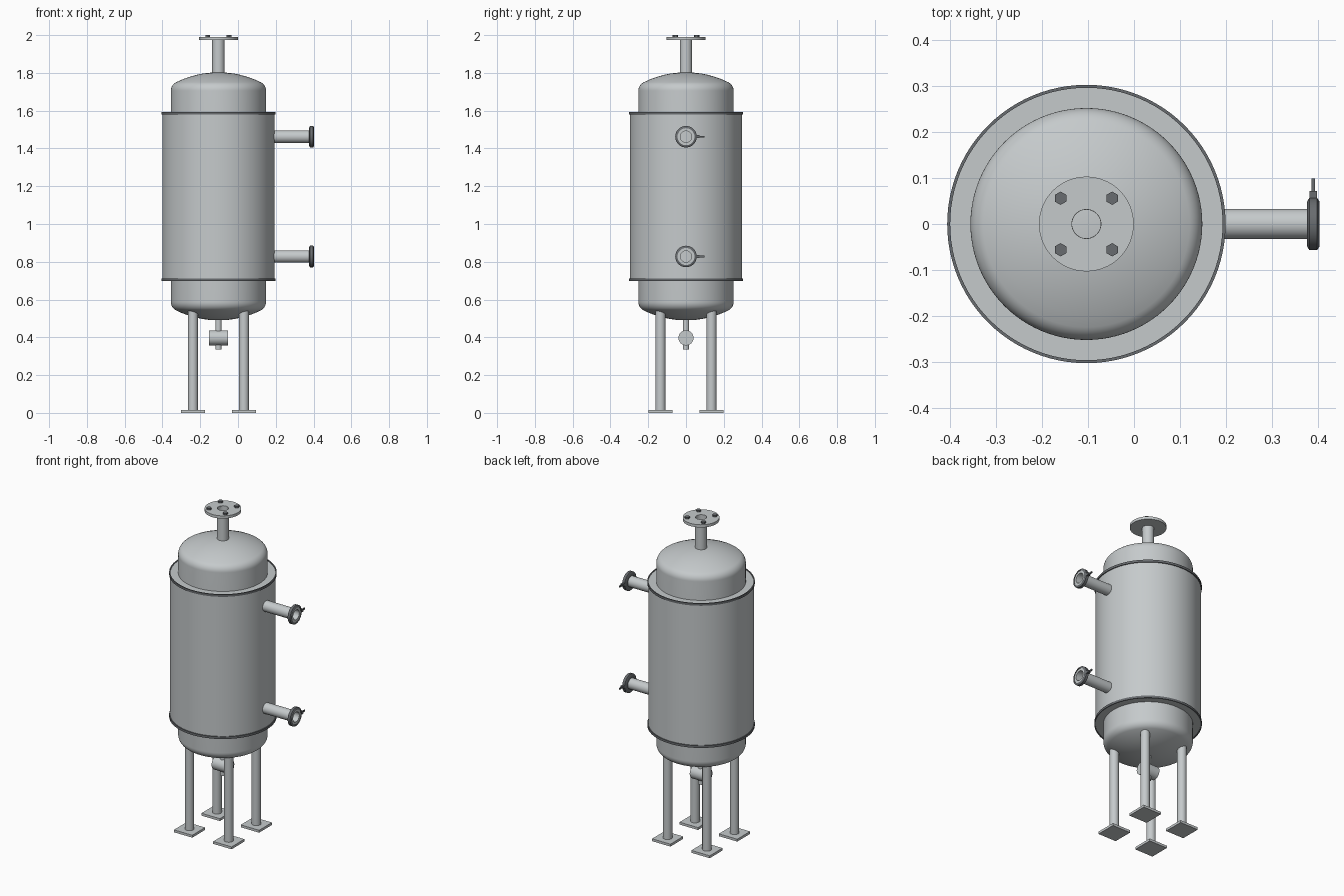
import bpy, bmesh, math
from mathutils import Matrix, Vector

if "Cube" in bpy.data.objects:
    bpy.data.objects.remove(bpy.data.objects["Cube"])

CX = -0.1035  # vessel axis


def material(name, rgb):
    m = bpy.data.materials.new(name)
    m.diffuse_color = (*rgb, 1)
    m.use_nodes = True
    m.node_tree.nodes["Principled BSDF"].inputs["Base Color"].default_value = m.diffuse_color
    return m


STEEL = material("brushed steel", (0.56, 0.59, 0.60))
DARK = material("dark grey", (0.14, 0.15, 0.16))


def finish(name, bm, mat, smooth=True):
    bmesh.ops.remove_doubles(bm, verts=bm.verts, dist=1e-5)
    bmesh.ops.recalc_face_normals(bm, faces=bm.faces)
    me = bpy.data.meshes.new(name)
    bm.to_mesh(me)
    bm.free()
    me.materials.append(mat)
    ob = bpy.data.objects.new(name, me)
    bpy.context.collection.objects.link(ob)
    if smooth:
        bpy.ops.object.select_all(action='DESELECT')
        ob.select_set(True)
        bpy.context.view_layer.objects.active = ob
        bpy.ops.object.shade_smooth_by_angle(angle=math.radians(32))
    return ob


def lathe(name, profile, mat, loc=(CX, 0, 0), axis='Z', segs=48, closed=False):
    """Spin (radius, height) points about the z axis, or the x axis."""
    bm = bmesh.new()
    pts = profile + profile[:1] if closed else profile
    vs = [bm.verts.new((r, 0, h)) for r, h in pts]
    es = [bm.edges.new(p) for p in zip(vs, vs[1:])]
    bmesh.ops.spin(bm, geom=vs + es, cent=(0, 0, 0), axis=(0, 0, 1),
                   angle=2 * math.pi, steps=segs, use_duplicate=False)
    rot = Matrix.Rotation(math.pi / 2, 4, 'Y') if axis == 'X' else Matrix()
    bmesh.ops.transform(bm, matrix=Matrix.Translation(loc) @ rot, verts=bm.verts)
    return finish(name, bm, mat)


def rod(name, r, lo, hi, mat, loc=(CX, 0, 0), axis='Z', segs=32):
    return lathe(name, [(0, lo), (r, lo), (r, hi), (0, hi)], mat, loc, axis, segs)


def tube(name, ro, ri, lo, hi, mat, loc=(CX, 0, 0), axis='Z', segs=48):
    return lathe(name, [(ri, lo), (ro, lo), (ro, hi), (ri, hi)], mat, loc, axis, segs, True)


def box(name, size, loc, mat):
    bm = bmesh.new()
    bmesh.ops.create_cube(bm, size=1)
    bmesh.ops.scale(bm, vec=Vector(size), verts=bm.verts)
    bmesh.ops.translate(bm, vec=Vector(loc), verts=bm.verts)
    return finish(name, bm, mat, False)


def dished_head(R, knuckle, apex, sign):
    """Profile from the axis to the wall: shallow crown, then a tight knuckle."""
    crown = 2 * R
    a = math.asin((R - knuckle) / (crown - knuckle))
    pts = [(crown * math.sin(a * i / 8), crown * (math.cos(a * i / 8) - 1)) for i in range(9)]
    kz = (crown - knuckle) * math.cos(a) - crown
    for i in range(1, 9):
        t = a + (math.pi / 2 - a) * i / 8
        pts.append((R - knuckle + knuckle * math.sin(t), kz + knuckle * math.cos(t)))
    return [(r, apex + sign * h) for r, h in pts]


# Inner vessel with dished ends
lathe("vessel", dished_head(0.252, 0.05, 0.49, -1) + dished_head(0.252, 0.05, 1.803, 1)[::-1],
      STEEL, segs=96)

# Jacket and its dark edge rings
tube("jacket", 0.297, 0.25, 0.70, 1.59, STEEL, segs=96)
for name, z in (("lower_jacket_ring", 0.697), ("upper_jacket_ring", 1.58)):
    tube(name, 0.3025, 0.296, z, z + 0.014, DARK, segs=96)

# Top pipe, flange and hex bolts
tube("top_pipe", 0.033, 0.031, 1.78, 1.985, STEEL)
tube("top_flange", 0.103, 0.0315, 1.973, 1.99, STEEL, segs=64)
for sx in (-1, 1):
    for sy in (-1, 1):
        bm = bmesh.new()
        bmesh.ops.create_cone(bm, cap_ends=True, segments=6, radius1=0.0145, radius2=0.0145,
                              depth=0.012)
        # corners point along y
        if abs(max(v.co.y for v in bm.verts) - 0.0145) > 1e-4:
            bmesh.ops.rotate(bm, matrix=Matrix.Rotation(math.pi / 6, 3, 'Z'), verts=bm.verts)
        bmesh.ops.translate(bm, vec=(CX + sx * 0.056, sy * 0.056, 1.994), verts=bm.verts)
        finish("flange_bolt", bm, DARK, False)

# Legs with square feet
for sx in (-1, 1):
    for sy in (-1, 1):
        x, y = CX + sx * 0.135, sy * 0.135
        rod("leg", 0.0265, 0.01, 0.56, STEEL, (x, y, 0))
        box("foot_plate", (0.126, 0.126, 0.015), (x, y, 0.0075), STEEL)

# Drain pipe and valve body
rod("drain_pipe", 0.0165, 0.335, 0.51, STEEL)
rod("drain_valve", 0.04, -0.05, 0.05, STEEL, (CX, 0, 0.397), 'X')

# Side nozzles with clamped ends
for z in (0.828, 1.462):
    at = (0, 0, z)
    tube("nozzle_pipe", 0.033, 0.030, 0.17, 0.398, STEEL, at, 'X')
    tube("nozzle_ferrule", 0.046, 0.030, 0.38, 0.400, STEEL, at, 'X')
    lathe("nozzle_clamp", [(0.034, 0.376), (0.048, 0.376), (0.057, 0.381), (0.057, 0.398),
                           (0.048, 0.4035), (0.045, 0.4035), (0.045, 0.379), (0.034, 0.379)],
          DARK, at, 'X', closed=True)
    box("clamp_lug", (0.017, 0.022, 0.016), (0.3895, 0.061, z), DARK)
    box("clamp_handle", (0.007, 0.033, 0.009), (0.3895, 0.082, z), DARK)
